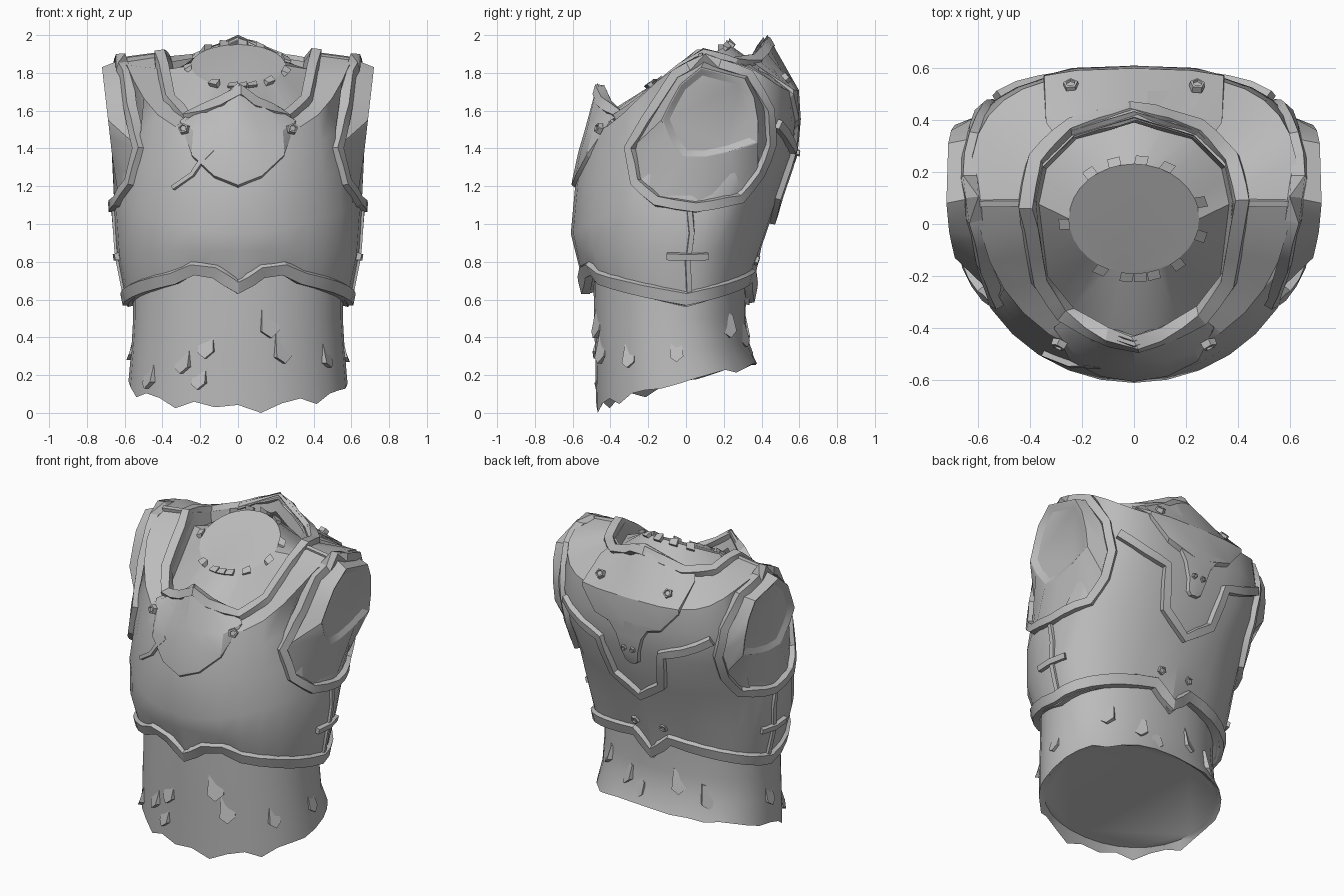
import bpy, bmesh, math, random
from mathutils import Vector as V
from mathutils.bvhtree import BVHTree

if "Cube" in bpy.data.objects:
    bpy.data.objects.remove(bpy.data.objects["Cube"])

random.seed(4)
grey = bpy.data.materials.new("worn grey")
grey.diffuse_color = (0.5, 0.5, 0.5, 1)
grey.use_nodes = True
grey.node_tree.nodes["Principled BSDF"].inputs["Base Color"].default_value = grey.diffuse_color
N = 32  # points around the body


def make(name, verts, faces, mirror=False, angle=28):
    me = bpy.data.meshes.new(name)
    me.from_pydata([tuple(v) for v in verts], [], faces)
    bm = bmesh.new()
    bm.from_mesh(me)
    bmesh.ops.recalc_face_normals(bm, faces=bm.faces)
    bm.to_mesh(me)
    bm.free()
    me.materials.append(grey)
    ob = bpy.data.objects.new(name, me)
    bpy.context.collection.objects.link(ob)
    if mirror:
        ob.modifiers.new("mirror", 'MIRROR').use_mirror_merge = False
    bpy.ops.object.select_all(action='DESELECT')
    ob.select_set(True)
    bpy.context.view_layer.objects.active = ob
    bpy.ops.object.shade_smooth_by_angle(angle=math.radians(angle))
    return ob


def loft(name, rings, closed=True, cap=False, **kw):
    n = len(rings[0])
    verts = [p for r in rings for p in r]
    faces = [(i * n + j, i * n + (j + 1) % n, (i + 1) * n + (j + 1) % n, (i + 1) * n + j)
             for i in range(len(rings) - 1) for j in range(n if closed else n - 1)]
    if cap:
        faces.append(tuple(range(len(verts) - n, len(verts))))
    return make(name, verts, faces, **kw)


def interp(keys, t):
    for a, b in zip(keys, keys[1:]):
        if t <= b[0] + 1e-6:
            f = (t - a[0]) / (b[0] - a[0])
            return [p + (q - p) * f for p, q in zip(a[1:], b[1:])]
    return list(keys[-1][1:])


def half_turn(j):  # 0 at the front centre, 1 at the back centre
    return 2 * j / N if j <= N / 2 else 2 - 2 * j / N


def ring(zf, zs, zb, w, yf, yb, yc=0.06, nf=2.0, nb=2.6, p=4, wb=None):
    out = []
    for j in range(N):
        a = 2 * math.pi * j / N
        s, c = math.sin(a), math.cos(a)
        front = c > 1e-6
        e = 2 / (nf if front else nb)
        x = (w if front else wb or w) * math.copysign(abs(s) ** e, s)
        y = yc + ((yf if front else yb) - yc) * abs(c) ** e
        zc = zf if front else zb
        out.append(V((x, y, zc + (zs - zc) * abs(s) ** p)))
    return out


# --- cuirass shell: hem, belly, chest ridge, shoulders, collar
HEM = [(0, .63), (.0625, .73), (.125, .75), (.1875, .69), (.5, .56), (.8125, .66), (.9375, .70), (1, .57)]
COLLAR = [(0, 0, -.45, 1.74), (.0625, .09, -.42, 1.66), (.1875, .25, -.34, 1.57), (.3125, .345, -.21, 1.65),
          (.5, .38, .08, 1.9), (.6875, .35, .22, 1.86), (.875, .23, .34, 1.88), (1, 0, .41, 1.99)]
hem = ring(.6, .6, .6, .585, -.53, .335, yc=0, nf=2.1, nb=2.1)
for j, p in enumerate(hem):
    p.z = interp(HEM, half_turn(j))[0]
collar = []
for j in range(N):
    x, y, z = interp(COLLAR, half_turn(j))
    collar.append(V((x if j <= N / 2 else -x, y, z)))
shoulder = ring(1.48, 1.87, 1.70, .60, -.52, .575, yc=.09, nb=3, wb=.63)
rings = [hem, ring(.86, .84, .88, .64, -.588, .40, yc=0, nf=2.1, nb=2.1),
         ring(.95, 1.13, 1.1, .66, -.61, .475, p=2, nb=2.2, yc=.03),
         ring(1.22, 1.36, 1.36, .64, -.585, .565, nb=2.7, wb=.66),
         ring(1.38, 1.6, 1.55, .62, -.55, .585, nb=3, wb=.67), shoulder, collar]
shell = loft("cuirass_shell", rings, angle=20)
deps = bpy.context.evaluated_depsgraph_get()
tree = BVHTree.FromObject(shell, deps)
# tuck the shell in behind the arm openings
for v in shell.data.vertices:
    if ((v.co.y - .08) / .26) ** 2 + ((v.co.z - 1.5) / .28) ** 2 < 1 and abs(v.co.x) > .5:
        v.co.x *= .88


def snap(p):
    q, n, _, _ = tree.find_nearest(V(p))
    return q, (n if n.dot(q - V((0, .03, 1.2))) > 0 else -n)


def cast(o, d, fallback):
    q = tree.ray_cast(V(o), V(d))[0]
    return q if q else snap(fallback)[0]


def front(x, z):
    return cast((x, -3, z), (0, 1, 0), (x, -.45, z))


def back(x, z):
    return cast((x, 3, z), (0, -1, 0), (x, .45, z))


def side(y, z):
    return cast((3, y, z), (-1, 0, 0), (.62, y, z))


def trim(name, path, width=.06, height=.032, closed=False, step=.09, **kw):
    """Raised bevelled band that follows the shell."""
    path = [V(p) for p in path]
    pts = []
    ends = path[1:] + path[:1] if closed else path[1:]
    for a, b in zip(path, ends):
        k = max(1, round((b - a).length / step))
        pts += [snap(a.lerp(b, i / k)) for i in range(k)]
    if not closed:
        pts.append(snap(path[-1]))
    m, rows = len(pts), []
    for i, (p, n) in enumerate(pts):
        a = pts[(i - 1) % m if closed else max(i - 1, 0)][0]
        b = pts[(i + 1) % m if closed else min(i + 1, m - 1)][0]
        s = n.cross(b - a).normalized() * width / 2
        rows.append([p + s - n * .02, p + s * .75 + n * height, p - s * .75 + n * height, p - s - n * .02])
    verts = [v for r in rows for v in r]
    faces = [(4 * i + k, 4 * i + (k + 1) % 4, 4 * ((i + 1) % m) + (k + 1) % 4, 4 * ((i + 1) % m) + k)
             for i in range(m if closed else m - 1) for k in range(4)]
    if not closed:
        faces += [(0, 1, 2, 3), tuple(range(4 * m - 4, 4 * m))]
    return make(name, verts, faces, **kw)


def gorget(name, keys, ids, lift=.02):
    """Thin collar plate running down the shell to a given height at each angle."""
    cols = []
    for j in ids:
        low = interp(keys, half_turn(j % N))[0]
        line = [rings[k][j % N] for k in (6, 5, 4, 3, 2)]
        col = [line[0]]
        for a, b in zip(line, line[1:]):
            f = min(1, max(0, (a.z - low) / (a.z - b.z)))
            col.append(a.lerp(b, f) if f > 0 else col[-1].copy())
        out = [p + V((p.x, p.y - .03, .2)).normalized() * lift for p in col]
        cols.append(out + [col[-1] * .99])
    return loft(name, cols, closed=False)


def rivet(name, p, r=.032, lift=.0):
    q, n = snap(p)
    q = q + n * lift
    u = n.orthogonal().normalized()
    w = n.cross(u)
    rs = [[q + (u * math.cos(k * math.tau / 5) + w * math.sin(k * math.tau / 5)) * r * f + n * h
           for k in range(5)] for f, h in ((1, -.01), (.9, .016), (.6, .018), (.5, .01))]
    return loft(name, rs, cap=True, mirror=True)


# --- hem and collar bands
trim("hem_band", [hem[j].lerp(rings[1][j], .16) for j in range(N)], .085, .024, True)
loft("hem_underside", [hem, [V((p.x * .93, p.y * .9, p.z + .01)) for p in hem]])
trim("collar_band", [collar[j].lerp(shoulder[j], .13) for j in range(N)], .07, .034, True)
loft("collar_inner_wall", [collar, [V((p.x * .95, p.y * .95, p.z - .10)) for p in collar]])

# --- gorget plates, front and back, with the tapering back tab
gorget("front_gorget", [(0, 1.2), (.0625, 1.25), (.125, 1.36), (.1875, 1.54)], range(-3, 4))
gorget("back_gorget", [(.8125, 1.82), (.875, 1.68), (.9375, 1.55), (1, 1.48)], range(13, 20), .024)
tab = []
for z, w in ((1.56, .16), (1.46, .09), (1.36, .06), (1.29, .045), (1.27, .02)):
    tab.append([back(x, z) + V((0, h, 0)) for x, h in ((-w - .01, -.01), (-w, .02), (0, .024), (w, .02), (w + .01, -.01))])
tab.append([p - V((0, .03, 0)) for p in tab[-1]])
loft("back_tab", tab, closed=False)
rivet("front_rivet", front(.28, 1.50), lift=.015)
rivet("back_rivet", back(.24, 1.76), lift=.022)
rivet("tab_rivet", back(.03, 1.38), .02, lift=.02)
rivet("lower_back_rivet", back(.1, .81), .03)

# --- back yoke border
yoke = [(.52, 1.53), (.36, 1.44), (.22, 1.39), (.17, 1.15), (0, 1.03)]
trim("yoke_band", [back(x, z) for x, z in yoke] + [back(-x, z) for x, z in yoke[-2::-1]], .065, .03)

# --- armholes with arm stubs
LOOP = [(.1, 1.87), (-.05, 1.79), (-.16, 1.62), (-.29, 1.4), (-.26, 1.22), (-.15, 1.12), (.05, 1.09),
        (.28, 1.14), (.38, 1.27), (.44, 1.42), (.43, 1.6), (.33, 1.79)]
STUB = [(.08, 1.83), (-.03, 1.74), (-.08, 1.65), (-.13, 1.55), (-.09, 1.45), (-.02, 1.35), (.1, 1.35),
        (.24, 1.38), (.38, 1.43), (.38, 1.55), (.36, 1.67), (.31, 1.77)]
loop = [side(y, z) for y, z in LOOP]
trim("armhole_band", loop, .065, .032, True, mirror=True)
stub = [V((.665 + (z - 1.35) * .115, y, z)) for y, z in STUB]
mid = V((.69, .12, 1.58))
lip = [mid + (p - mid) * .97 for p in stub]
loft("arm_stub", [loop, stub, lip, [mid + (p - mid) * .85 - V((.02, 0, 0)) for p in lip]], cap=True, mirror=True)

# --- seams and side buckle
trim("side_seam", [side(.02, 1.08), side(.03, .95), side(.01, .8), side(.02, .58)], .035, .014, mirror=True)
trim("side_buckle", [side(-.1, .83), side(.11, .83)], .045, .025, mirror=True)
trim("shoulder_seam", [(.40, .08, 1.9), (.60, .08, 1.87)], .03, .012, mirror=True)
trim("chest_cut", [front(-.34, 1.19), front(-.24, 1.26), front(-.2, 1.32), front(-.13, 1.39)], .03, .022)

# --- neck base and flat neck stump with torn edge
base = [V((p.x * .97, p.y * .97, min(p.z - .08, 1.8 + .5 * p.y, 1.83))) for p in collar]
neck = []
for j in range(N):
    a = math.tau * j / N
    neck.append(V((.25 * math.sin(a), .02 - .21 * math.cos(a), 1.84 - .11 * math.cos(a))))
loft("neck_base", [base, neck], cap=True)
for j in (0, 1, 3, 6, 9, 13, 15, 17, 19, 24, 29, 31):
    a, b = neck[j], neck[(j + 1) % N]
    out = V((a.x, a.y - .02, 0)) * .16
    up = V((0, 0, random.uniform(.025, .045)))
    make("neck_tear", [a - up, b - up, b + up * .8, a + up * .5, a + out, b + out],
         [(0, 1, 2, 3), (3, 2, 5, 4), (0, 3, 4), (1, 5, 2), (0, 4, 5, 1)])

# --- cloth undershirt with ragged bottom
low = ring(.08, .17, .27, .58, -.475, .375, yc=-.04, nf=2.1, nb=2.3, p=1)
for j, p in enumerate(low):
    p.z = .165 + .25 * p.y + random.uniform(-.008, .014)
for j, d in ((1, .05), (31, .02), (4, .04), (29, .04), (26, .04), (12, .03)):
    low[j].z -= d
low[1].z = 0
shirt = [ring(.76, .72, .74, .555, -.49, .32, yc=-.06, nf=2.1, nb=2.2),
         ring(.5, .5, .5, .555, -.487, .315, yc=-.06, nf=2.1, nb=2.2),
         ring(.28, .33, .36, .565, -.48, .33, yc=-.06, nf=2.1, nb=2.2), low,
         [V((p.x * .95, p.y * .95, .185 + .22 * p.y)) for p in low]]
cloth = loft("undershirt", shirt, cap=True)
cloth_tree = BVHTree.FromObject(cloth, bpy.context.evaluated_depsgraph_get())


# --- torn flaps on the cloth (angle around the body, height, size)
def flap(deg, z, s):
    d = V((math.sin(math.radians(deg)), -math.cos(math.radians(deg)), 0))
    q = cloth_tree.ray_cast(d * 3 + V((0, -.05, z)), -d)[0]
    t = V((-d.y, d.x, 0))
    shape = [(-.5, 1.1, -.01), (.5, .7, -.01), (.6, -.5, .016), (0, -1, .028), (-.6, -.6, .016)]
    verts = [q + t * a * s * 1.2 + V((0, 0, b * s * 1.2)) + d * h for a, b, h in shape]
    verts += [v - d * .04 for v in verts]
    make("cloth_flap", verts, [(0, 1, 2, 3, 4)] + [(k, (k + 1) % 5, (k + 1) % 5 + 5, k + 5) for k in range(5)])


for deg, z, s in ((-38, .28, .06), (-22, .36, .06), (-27, .19, .055), (22, .48, .07), (31, .34, .065),
                  (-62, .2, .06), (62, .3, .05), (90, .33, .05), (125, .47, .06), (150, .42, .06),
                  (165, .35, .05), (205, .45, .06), (228, .38, .06), (270, .34, .05)):
    flap(deg, z, s)
